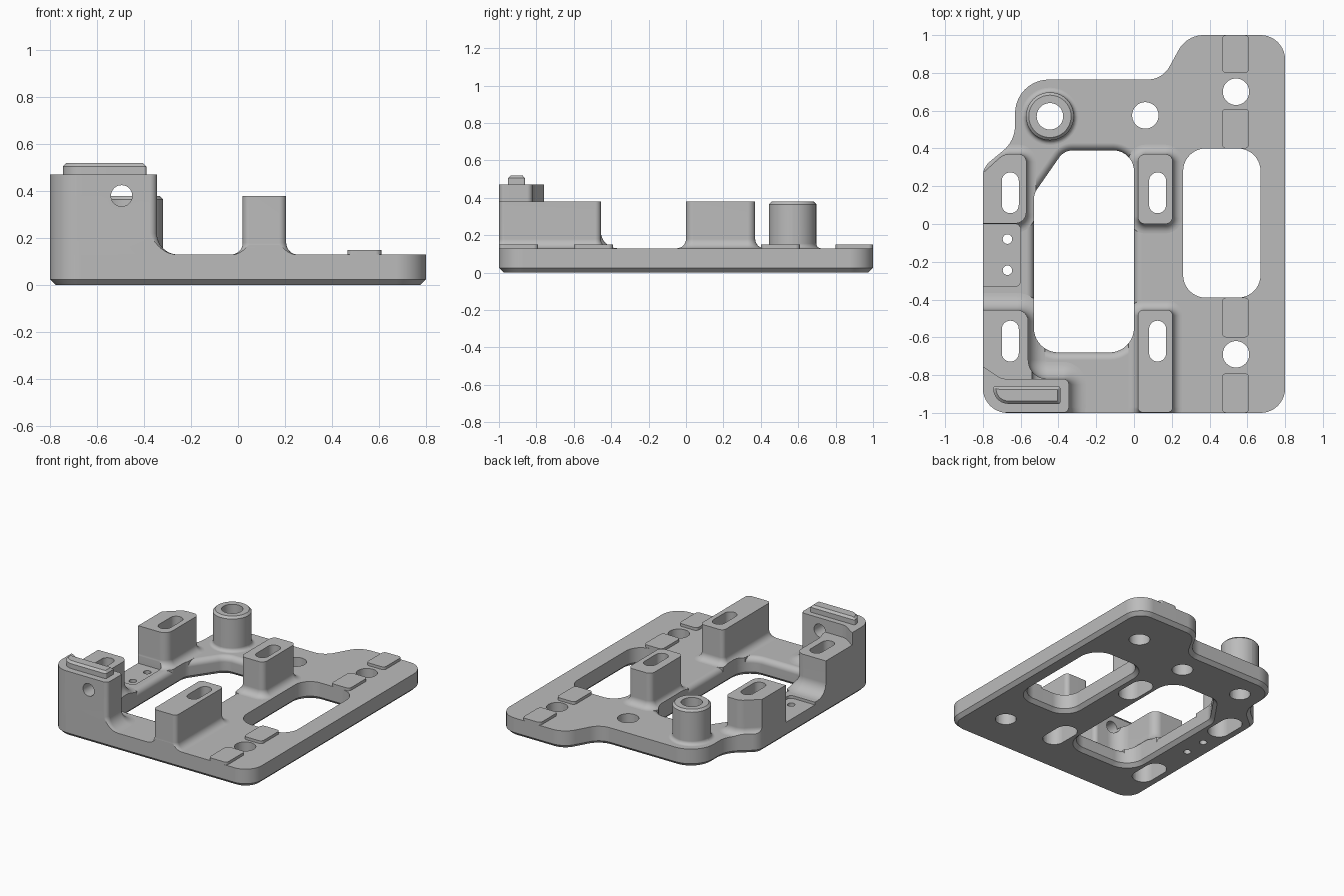
import bpy, bmesh
from math import sin, cos, pi
from mathutils import Vector

if "Cube" in bpy.data.objects:
    bpy.data.objects.remove(bpy.data.objects["Cube"], do_unlink=True)

grey = bpy.data.materials.new("machined_grey")
grey.use_nodes = True
grey.diffuse_color = (0.5, 0.5, 0.5, 1)
grey.node_tree.nodes["Principled BSDF"].inputs["Base Color"].default_value = (0.5, 0.5, 0.5, 1)

TOP, POST, SEG = 0.13, 0.38, 10


def outline(corners, d):
    """Counter-clockwise polygon of (x, y, radius), grown by d, with rounded corners."""
    pts, n = [], len(corners)
    for i in range(n):
        p = Vector(corners[i][:2])
        a = (p - Vector(corners[i - 1][:2])).normalized()
        b = (Vector(corners[(i + 1) % n][:2]) - p).normalized()
        na, nb = Vector((a.y, -a.x)), Vector((b.y, -b.x))
        turn = 1 if a.x * b.y - a.y * b.x > 0 else -1
        half = (na + nb) / (1 + na.dot(nb))
        r = max(corners[i][2] + turn * d, 0.004)
        centre = p + half * (d - turn * r)
        sweep = na.angle_signed(nb)
        for k in range(SEG + 1):
            t = -sweep * k / SEG
            v = Vector((na.x * cos(t) - na.y * sin(t), na.x * sin(t) + na.y * cos(t)))
            pts.append(centre + v * r * turn)
    return pts


def stack(name, corners, levels):
    """Solid through the same outline at several (height, growth) levels."""
    bm = bmesh.new()
    rings = [[bm.verts.new((p.x, p.y, z)) for p in outline(corners, d)] for z, d in levels]
    n = len(rings[0])
    for lo, hi in zip(rings, rings[1:]):
        for i in range(n):
            j = (i + 1) % n
            bm.faces.new((lo[i], lo[j], hi[j], hi[i]))
    bm.faces.new(rings[0][::-1])
    bm.faces.new(rings[-1])
    bmesh.ops.recalc_face_normals(bm, faces=bm.faces)
    me = bpy.data.meshes.new(name)
    bm.to_mesh(me)
    bm.free()
    me.materials.append(grey)
    ob = bpy.data.objects.new(name, me)
    bpy.context.collection.objects.link(ob)
    return ob


def box(x0, x1, y0, y1, r):
    return [(x0, y0, r), (x1, y0, r), (x1, y1, r), (x0, y1, r)]


def disc(x, y, r):
    return box(x - r, x + r, y - r, y + r, r - 0.0005)


def fillet(f):
    """Levels of a concave fillet rising from the plate."""
    steps = [k / 8 * pi / 2 for k in range(9)]
    return [(TOP - 0.05, f)] + [(TOP + f - f * cos(a), f - f * sin(a)) for a in steps]


cutters = []


def cutter(name, corners, levels):
    ob = stack(name, corners, levels)
    ob.hide_render = True
    cutters.append(ob)
    return ob


def boolean(ob, tools, op="DIFFERENCE"):
    bpy.context.view_layer.objects.active = ob
    for tool in tools:
        m = ob.modifiers.new("cut", "BOOLEAN")
        m.operation, m.object, m.solver = op, tool, "EXACT"
        bpy.ops.object.modifier_apply(modifier=m.name)


# Outlines of the plate and its two windows
plate_shape = [(-0.8, -1, 0.13), (0.8, -1, 0.13), (0.8, 1, 0.13), (0.28, 1, 0.15),
               (0.15, 0.765, 0.13), (-0.63, 0.765, 0.18), (-0.63, 0.44, 0.17), (-0.8, 0.3, 0.1)]
large_shape = [(-0.53, -0.68, 0.13), (0, -0.68, 0.13), (0, 0.39, 0.11),
               (-0.37, 0.39, 0.09), (-0.53, 0.16, 0.1)]
small_shape = box(0.26, 0.67, -0.39, 0.4, 0.12)

# Cutters
through = [(-0.2, 0), (0.8, 0)]
chamfered = [(-0.01, 0.035), (0.025, 0)]
rim = 0.04
rim_arc = [(TOP - rim + rim * sin(a), rim - rim * cos(a)) for a in [k / 8 * pi / 2 for k in range(9)]]
envelope = cutter("envelope", plate_shape, through)
large_clip = cutter("large_clip", large_shape, through)
large_cut = cutter("large_cut", large_shape, chamfered + rim_arc + [(0.2, rim)])
small_cut = cutter("small_cut", small_shape, chamfered + [(0.2, 0)])
recess = cutter("recess", box(-0.95, -0.6, -0.33, 0, 0.03), [(TOP - 0.02, 0), (0.6, 0)])
holes = [cutter("hole", disc(x, y, r), through) for x, y, r in
         [(0.54, 0.7, 0.07), (0.54, -0.69, 0.07), (0.06, 0.575, 0.07), (-0.445, 0.57, 0.07),
          (-0.67, -0.08, 0.025), (-0.67, -0.245, 0.025)]]
slots = {}
for x in (-0.655, 0.125):
    for y in (0.165, -0.62):
        slots[x, y] = cutter("slot", box(x - 0.045, x + 0.045, y - 0.108, y + 0.108, 0.0445),
                             [(-0.1, 0.03), (0.25, 0.03), (0.25, 0), (0.6, 0)])
cross_hole = cutter("cross_hole", disc(0, 0, 0.045), [(-0.15, 0), (0.15, 0)])
cross_hole.rotation_euler.x = pi / 2
cross_hole.location = (-0.495, -0.92, 0.38)

# Base plate
plate = stack("base_plate", plate_shape, [(0, -0.025), (0.025, 0), (TOP, 0)])
boolean(plate, [large_cut, small_cut, recess] + holes + list(slots.values()))
parts = [plate]


# Slotted posts with filleted feet, trimmed to the plate
def post(name, corners, f, cuts):
    ob = stack(name, corners, fillet(f) + [(POST, 0)])
    boolean(ob, [envelope], "INTERSECT")
    boolean(ob, [large_clip] + cuts)
    parts.append(ob)


post("back_right_post", [(-0.9, 0.003, 0.01), (-0.57, 0.003, 0.06), (-0.57, 0.37, 0.04),
                         (-0.69, 0.37, 0.08), (-0.9, 0.18, 0.01)], 0.05,
     [recess, slots[-0.655, 0.165]])
post("back_middle_post", box(0.02, 0.205, 0, 0.37, 0.04), 0.05, [slots[0.125, 0.165]])
post("front_middle_post", box(0.02, 0.205, -0.999, -0.455, 0.03), 0.05, [slots[0.125, -0.62]])
post("front_right_post", [(-0.9, -0.999, 0.01), (-0.345, -0.999, 0.03), (-0.345, -0.82, 0.03),
                          (-0.56, -0.82, 0.1), (-0.56, -0.455, 0.06), (-0.9, -0.455, 0.01)], 0.09,
     [slots[-0.655, -0.62], cross_hole])

# Tall corner block and the rib on its top
block = stack("corner_block", [(-0.9, -0.999, 0.01), (-0.345, -0.999, 0.03), (-0.345, -0.82, 0.03),
                               (-0.7, -0.82, 0.08), (-0.79, -0.76, 0.02), (-0.9, -0.76, 0.01)],
              [(POST, 0), (0.47, 0)])
boolean(block, [envelope], "INTERSECT")
boolean(block, [cross_hole])
rib = stack("block_rib", [(-0.745, -0.952, 0.08), (-0.39, -0.952, 0.01), (-0.39, -0.86, 0.01),
                          (-0.745, -0.86, 0.01)], [(0.47, 0), (0.505, 0), (0.52, -0.015)])

# Round boss
boss = stack("round_boss", disc(-0.445, 0.57, 0.127), fillet(0.025) + [(POST - 0.015, 0), (POST, -0.015)])
boolean(boss, [holes[3]])
parts += [block, rib, boss]

# Thin raised pads
for name, y0, y1 in [("back_pad", 0.8, 1), ("back_inner_pad", 0.4, 0.61),
                     ("front_inner_pad", -0.6, -0.39), ("front_pad", -1, -0.79)]:
    parts.append(stack(name, box(0.465, 0.61, y0, y1, 0.025), [(TOP - 0.01, 0), (0.15, 0)]))

# Remove helpers and shade
for ob in cutters:
    bpy.data.objects.remove(ob, do_unlink=True)
for ob in parts:
    bpy.ops.object.select_all(action="DESELECT")
    ob.select_set(True)
    bpy.context.view_layer.objects.active = ob
    bpy.ops.object.shade_smooth_by_angle(angle=pi / 6)
    m = ob.modifiers.new("clean_normals", "WEIGHTED_NORMAL")
    m.keep_sharp = True
